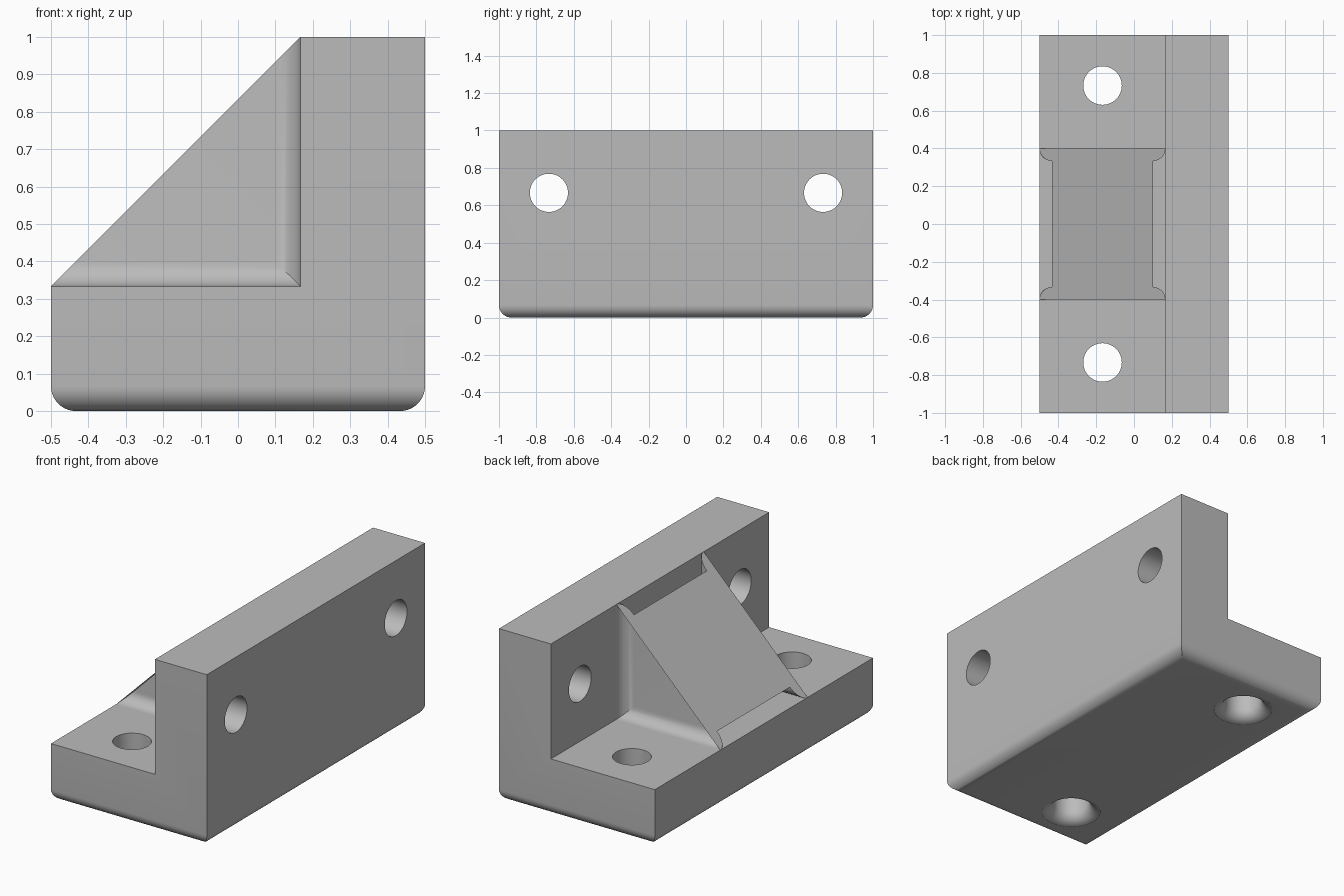
import bpy, bmesh, math
from mathutils import Matrix

if "Cube" in bpy.data.objects:
    bpy.data.objects.remove(bpy.data.objects["Cube"])

T = 1 / 3        # plate thickness
F = 0.067        # fillet radius
HOLE = 0.102     # hole radius
STEPS = 10
INNER = 0.5 - T  # inner face of the wall

grey = bpy.data.materials.new("plain grey")
grey.use_nodes = True
grey.diffuse_color = (0.5, 0.5, 0.5, 1)
grey.node_tree.nodes["Principled BSDF"].inputs["Base Color"].default_value = (0.5, 0.5, 0.5, 1)


def to_object(bm, name):
    bmesh.ops.recalc_face_normals(bm, faces=bm.faces)
    mesh = bpy.data.meshes.new(name)
    bm.to_mesh(mesh)
    bm.free()
    mesh.materials.append(grey)
    ob = bpy.data.objects.new(name, mesh)
    bpy.context.collection.objects.link(ob)
    return ob


def smooth(ob):
    bpy.ops.object.select_all(action="DESELECT")
    ob.select_set(True)
    bpy.context.view_layer.objects.active = ob
    bpy.ops.object.shade_smooth_by_angle(angle=math.radians(30))


def turned_cutter(name, profile, matrix, sides=48):
    """Closed solid of revolution about z from (radius, height) points."""
    bm = bmesh.new()
    rings = []
    for r, z in profile:
        rings.append([bm.verts.new((r * math.cos(a), r * math.sin(a), z))
                      for a in (math.tau * i / sides for i in range(sides))])
    for low, high in zip(rings, rings[1:]):
        for i in range(sides):
            j = (i + 1) % sides
            bm.faces.new((low[i], low[j], high[j], high[i]))
    bm.faces.new(rings[0])
    bm.faces.new(rings[-1])
    bm.transform(matrix)
    ob = to_object(bm, name)
    ob.hide_render = True
    return ob


# L-shaped body, rounded along its bottom rim
bm = bmesh.new()
outline = [(-0.5, 0), (0.5, 0), (0.5, 1), (INNER, 1), (INNER, T), (-0.5, T)]
end = bm.faces.new([bm.verts.new((x, -1, z)) for x, z in outline])
extruded = bmesh.ops.extrude_face_region(bm, geom=[end])["geom"]
bmesh.ops.translate(bm, vec=(0, 2, 0),
                    verts=[g for g in extruded if isinstance(g, bmesh.types.BMVert)])
bmesh.ops.recalc_face_normals(bm, faces=bm.faces)
rim = [e for e in bm.edges if all(v.co.z < 0.001 for v in e.verts)]
bmesh.ops.bevel(bm, geom=rim, offset=F, offset_type="OFFSET", segments=STEPS,
                profile=0.5, affect="EDGES")
body = to_object(bm, "angle_body")

# Screw holes: flared underneath in the base, straight through the wall
flare = [(HOLE + F, -0.01)]
for i in range(1, STEPS + 1):
    a = math.pi / 2 * i / STEPS
    flare.append((HOLE + F - F * math.sin(a), F - F * math.cos(a)))
flare.append((HOLE, 0.5))
straight = [(HOLE, -0.3), (HOLE, 0.3)]
cutters = []
for side, y in (("front", -0.733), ("back", 0.733)):
    cutters.append(turned_cutter(side + "_base_hole_cutter", flare,
                                 Matrix.Translation((-T / 2, y, 0))))
    cutters.append(turned_cutter(side + "_wall_hole_cutter", straight,
                                 Matrix.Translation((T, y, 2 * T))
                                 @ Matrix.Rotation(math.pi / 2, 4, "Y")))
bpy.context.view_layer.objects.active = body
for cutter in cutters:
    mod = body.modifiers.new("hole", "BOOLEAN")
    mod.operation = "DIFFERENCE"
    mod.solver = "EXACT"
    mod.object = cutter
    bpy.ops.object.modifier_apply(modifier=mod.name)
for cutter in cutters:
    bpy.data.objects.remove(cutter)
smooth(body)

# Sloped gusset with concave fillets flowing into base and wall
bm = bmesh.new()
sides = []
for s in (-1, 1):
    loops = []
    for i in range(STEPS + 1):
        a = math.pi / 2 * i / STEPS
        y = s * (T + F - F * math.cos(a))
        d = F - F * math.sin(a)
        loops.append([bm.verts.new(p) for p in (
            (-0.5 + d, y, T + d), (INNER - d, y, T + d), (INNER - d, y, 1 - d))])
    bm.faces.new(loops[0])
    for p, q in zip(loops, loops[1:]):
        for k in (0, 1):
            bm.faces.new((p[k], p[k + 1], q[k + 1], q[k]))
    sides.append(loops)
near, far = sides
bm.faces.new([l[0] for l in near[::-1]] + [l[0] for l in far]
             + [l[2] for l in far[::-1]] + [l[2] for l in near])
for k in (0, 1):
    bm.faces.new((near[-1][k], near[-1][k + 1], far[-1][k + 1], far[-1][k]))
smooth(to_object(bm, "gusset"))
